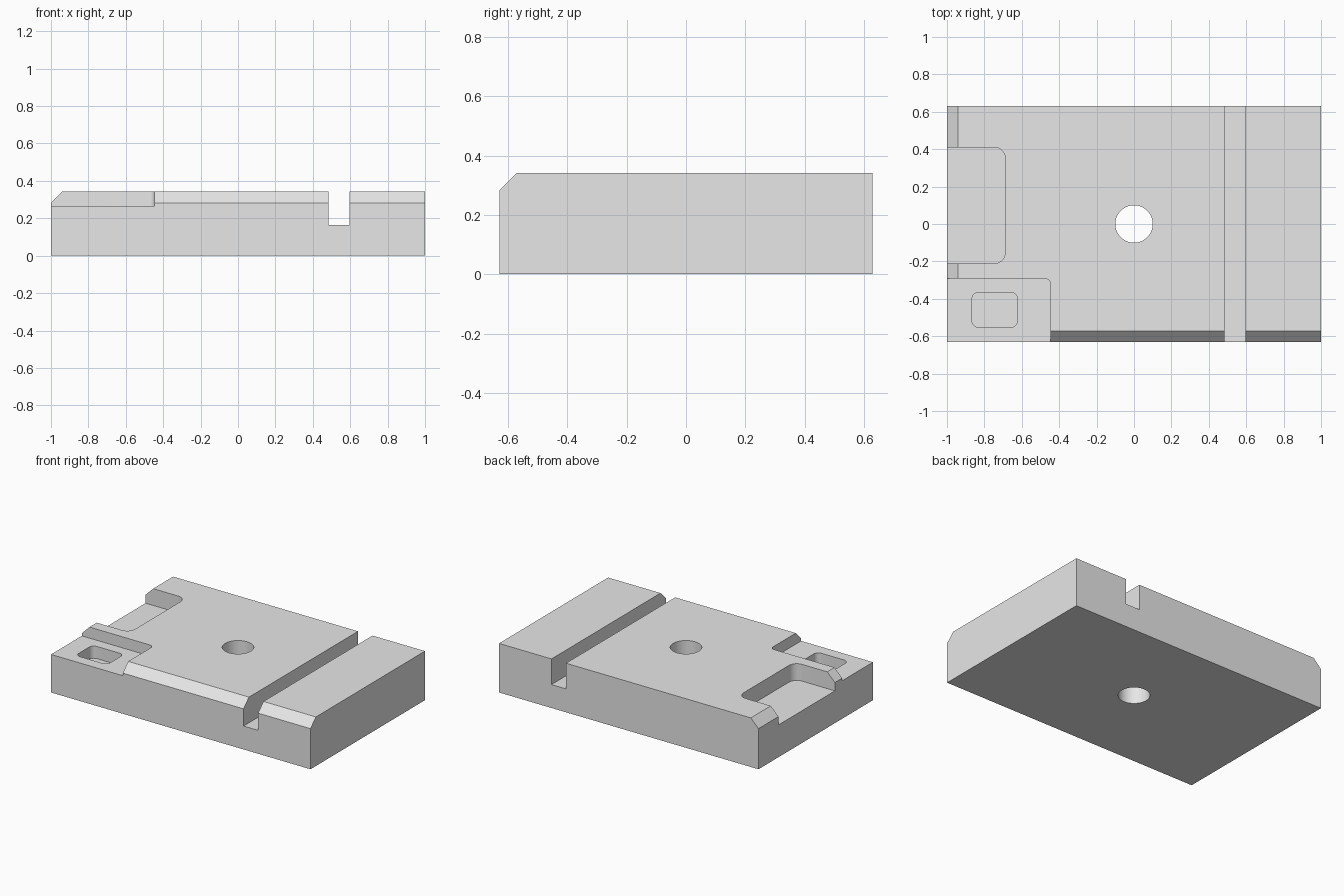
import bpy, bmesh
from mathutils import Vector

cube = bpy.data.objects.get("Cube")
if cube:
    bpy.data.objects.remove(cube, do_unlink=True)

W, D, H = 1.0, 0.63, 0.342   # half width, half depth, height
CHAMFER = 0.059
OUT = 0.2                    # how far cutters reach past the block

grey = bpy.data.materials.new("light grey")
grey.use_nodes = True
grey.diffuse_color = (0.8, 0.8, 0.8, 1)
grey.node_tree.nodes["Principled BSDF"].inputs["Base Color"].default_value = (0.8, 0.8, 0.8, 1)


def make_object(name, bm):
    bmesh.ops.recalc_face_normals(bm, faces=bm.faces)
    mesh = bpy.data.meshes.new(name)
    bm.to_mesh(mesh)
    bm.free()
    obj = bpy.data.objects.new(name, mesh)
    bpy.context.collection.objects.link(obj)
    return obj


def box(x0, x1, y0, y1, z0, z1, radius=0):
    """Box with optionally rounded vertical edges."""
    bm = bmesh.new()
    bmesh.ops.create_cube(bm, size=1)
    bmesh.ops.scale(bm, vec=(x1 - x0, y1 - y0, z1 - z0), verts=bm.verts)
    bmesh.ops.translate(bm, vec=((x0 + x1) / 2, (y0 + y1) / 2, (z0 + z1) / 2), verts=bm.verts)
    if radius:
        upright = [e for e in bm.edges
                   if abs(e.verts[0].co.z - e.verts[1].co.z) > 0.01]
        bmesh.ops.bevel(bm, geom=upright, offset=radius, segments=8,
                        profile=0.5, affect='EDGES')
    return bm


# Block with a chamfer along the front and right-hand top edges
bm = box(-W, W, -D, D, 0, H)
for point, normal in (((0, -D, H - CHAMFER), (0, -1, 1)),
                      ((-W, 0, H - CHAMFER), (-1, 0, 1))):
    cut = bmesh.ops.bisect_plane(bm, geom=bm.verts[:] + bm.edges[:] + bm.faces[:],
                                 plane_co=Vector(point), plane_no=Vector(normal),
                                 clear_outer=True)
    rim = [g for g in cut["geom_cut"] if isinstance(g, bmesh.types.BMEdge)]
    bmesh.ops.contextual_create(bm, geom=rim)
block = make_object("base_block", bm)
block.data.materials.append(grey)

# Cutters: slot, side pocket, corner step, small recess, centre hole
TOP = H + OUT
cutters = [
    make_object("slot_cutter", box(0.484, 0.596, -D - OUT, D + OUT, 0.163, TOP)),
    make_object("side_pocket_cutter", box(-W - OUT, -0.688, -0.211, 0.41, 0.225, TOP, 0.06)),
    make_object("corner_step_cutter", box(-W - OUT, -0.447, -D - OUT, -0.291, 0.265, TOP, 0.03)),
    make_object("small_recess_cutter", box(-0.866, -0.623, -0.552, -0.366, 0.18, TOP, 0.035)),
]
bm = bmesh.new()
bmesh.ops.create_cone(bm, cap_ends=True, segments=64, radius1=0.1, radius2=0.1, depth=2)
cutters.append(make_object("centre_hole_cutter", bm))

bpy.ops.object.select_all(action='DESELECT')
bpy.context.view_layer.objects.active = block
block.select_set(True)
for cutter in cutters:
    cutter.hide_render = True
    mod = block.modifiers.new(cutter.name, 'BOOLEAN')
    mod.operation = 'DIFFERENCE'
    mod.solver = 'EXACT'
    mod.object = cutter
    bpy.ops.object.modifier_apply(modifier=mod.name)
    bpy.data.objects.remove(cutter, do_unlink=True)

# Smooth the rounded walls, keep machined edges crisp
bpy.ops.object.shade_smooth_by_angle()
